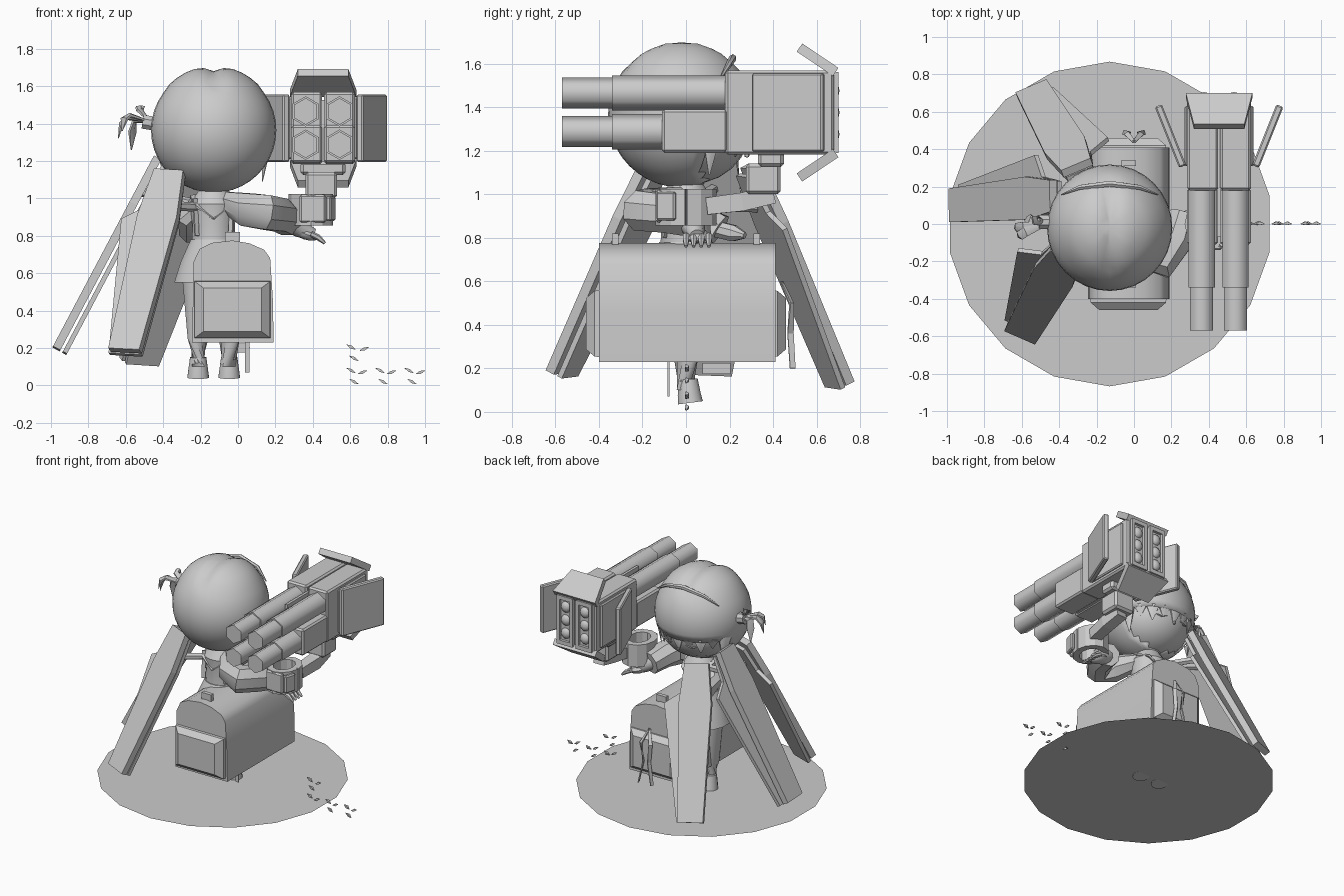
import bpy, bmesh, math
from mathutils import Vector, Matrix, Euler

cube = bpy.data.objects.get("Cube")
if cube:
    bpy.data.objects.remove(cube, do_unlink=True)

GREY = bpy.data.materials.new("plain_grey")
GREY.use_nodes = True
GREY.diffuse_color = (0.6, 0.6, 0.6, 1)
GREY.node_tree.nodes["Principled BSDF"].inputs["Base Color"].default_value = (0.6, 0.6, 0.6, 1)
CX = -0.13  # figure axis
SIDES = ((-1, "right"), (1, "left"))


def finish(name, bm, smooth=0):
    """Turn a bmesh into an object; smooth is the sharp-edge angle in degrees."""
    bmesh.ops.recalc_face_normals(bm, faces=bm.faces)
    mesh = bpy.data.meshes.new(name)
    bm.to_mesh(mesh)
    bm.free()
    mesh.materials.append(GREY)
    ob = bpy.data.objects.new(name, mesh)
    bpy.context.collection.objects.link(ob)
    if smooth:
        bpy.ops.object.select_all(action='DESELECT')
        ob.select_set(True)
        bpy.context.view_layer.objects.active = ob
        bpy.ops.object.shade_smooth_by_angle(angle=math.radians(smooth))
    return ob


def box(name, centre, size, rot=(0, 0, 0), bevel=0):
    bm = bmesh.new()
    m = Matrix.LocRotScale(Vector(centre), Euler(rot), Vector(size))
    bmesh.ops.create_cube(bm, size=1, matrix=m)
    if bevel:
        bmesh.ops.bevel(bm, geom=bm.edges[:], offset=bevel, segments=1, affect='EDGES')
    return finish(name, bm)


def ball(name, centre, radii, seg=24, rot=(0, 0, 0)):
    bm = bmesh.new()
    m = Matrix.LocRotScale(Vector(centre), Euler(rot), Vector(radii))
    bmesh.ops.create_uvsphere(bm, u_segments=seg, v_segments=seg // 2, radius=1, matrix=m)
    return finish(name, bm, 40)


def prism(name, outline, matrix, depth, smooth=0):
    """Extrude a 2D outline along the local z of the matrix."""
    bm = bmesh.new()
    low = bm.faces.new([bm.verts.new((a, b, 0)) for a, b in outline])
    ext = bmesh.ops.extrude_face_region(bm, geom=[low])
    top = [v for v in ext["geom"] if isinstance(v, bmesh.types.BMVert)]
    bmesh.ops.translate(bm, verts=top, vec=(0, 0, depth))
    bmesh.ops.transform(bm, matrix=matrix, verts=bm.verts)
    return finish(name, bm, smooth)


def tube(name, path, radii, sides=12, flat=1.0, smooth=40):
    """Sweep a ring along a path; flat squashes the ring into a ribbon."""
    bm, rings = bmesh.new(), []
    pts = [Vector(p) for p in path]
    for i, p in enumerate(pts):
        d = pts[min(i + 1, len(pts) - 1)] - pts[max(i - 1, 0)]
        q = d.to_track_quat('Z', 'Y')
        ring = []
        for k in range(sides):
            a = 2 * math.pi * (k + 0.5) / sides
            ring.append(bm.verts.new(p + q @ Vector((math.cos(a) * radii[i], math.sin(a) * radii[i] * flat, 0))))
        rings.append(ring)
    for r0, r1 in zip(rings, rings[1:]):
        for k in range(sides):
            j = (k + 1) % sides
            bm.faces.new((r0[k], r0[j], r1[j], r1[k]))
    bm.faces.new(rings[0])
    bm.faces.new(rings[-1])
    return finish(name, bm, smooth)


# Ground disc, a single flat sheet at sole height
bm = bmesh.new()
bmesh.ops.create_circle(bm, cap_ends=True, segments=18, radius=0.868, matrix=Matrix.Translation((CX, 0, .046)))
finish("ground_disc", bm)

# Travel case with rounded lid and end caps
case = [(-.245, .23), (.19, .23), (.187, .45), (.172, .68), (.14, .725), (.06, .76),
        (-.03, .775), (-.14, .762), (-.205, .73), (-.238, .66)]
along_y = Matrix(((1, 0, 0, 0), (0, 0, 1, -.4), (0, 1, 0, 0), (0, 0, 0, 1)))
prism("case_body", case, along_y, .81, 50)
for s, end in ((-1, "rear"), (1, "front")):
    tube("case_cap_" + end, [(-.03, s * .38, .405), (-.03, s * .42, .405), (-.03, s * .46, .405)],
         [.29, .285, .22], 4, .75, 0)
    box("case_latch_" + end, (-.03, s * .325, .79), (.08, .03, .06))
for i, x in enumerate((-.04, .04)):
    tube("case_ribbon_%d" % i, [(0, .44, .6), (x, .485, .5), (x * .6, .48, .36), (x * 1.4, .49, .2)],
         [.012, .02, .02, .018], 4, .3, 0)

# Legs, skirt, torso
for s, side in SIDES:
    x = CX + s * .083
    tube("leg_" + side, [(x + s * .005, 0, .6), (x, 0, .25), (x, 0, .1)], [.085, .058, .044])
    tube("shoe_" + side, [(x, .01, .15), (x, .015, .08), (x, .02, .042)], [.045, .055, .06])
tube("skirt", [(CX, 0, .55), (CX, 0, .66), (CX, 0, .78)], [.215, .18, .125], 16)
tube("torso", [(CX, 0, .76), (CX, 0, .85), (CX, 0, .97), (CX, 0, 1.03), (CX, 0, 1.1)],
     [.12, .115, .13, .09, .05], 16)
for s, side in SIDES:
    tube("collar_" + side, [(CX, -.12, .89), (CX + s * .08, -.09, .96), (CX + s * .1, 0, 1.01),
                            (CX + s * .07, .1, .96), (CX, .13, .88)], [.012, .03, .03, .03, .012], 6, .4)
    tube("waistcoat_strap_" + side, [(CX + s * .1, -.085, 1.0), (CX + s * .09, -.1, .8)], [.018, .018], 4, .4, 0)
tube("skirt_ribbon", [(.05, -.08, .3), (.05, -.08, .07)], [.018, .018], 4, .3, 0)
box("case_tag", (.02, .14, .2), (.05, .13, .05))

# Arms and hands
tube("raised_sleeve", [(-.06, -.03, .98), (.05, -.15, .94), (.15, -.2, .925), (.23, -.08, .91), (.27, .05, .88)],
     [.06, .095, .1, .095, .085], 8)
tube("raised_forearm", [(.25, 0, .89), (.33, .04, .84), (.4, .05, .805)], [.06, .05, .035])
ball("raised_palm", (.36, .05, .81), (.07, .055, .03), 12, (0, .35, 0))
for i in range(4):
    y = .0 + i * .035
    tube("raised_finger_%d" % i, [(.39, y, .81), (.43, y, .79), (.465, y, .76)], [.016, .016, .008], 6)
tube("lowered_sleeve", [(-.2, 0, .98), (-.26, .04, .9), (-.235, .15, .83)], [.055, .07, .085], 8)
tube("lowered_hand", [(-.23, .14, .84), (-.2, .22, .82), (-.17, .27, .81)], [.04, .04, .015], 8)

# Face and hair shell with an opening for the face and a parted crown
ball("face", (CX, .015, 1.29), (.285, .275, .245))
bm = bmesh.new()
bmesh.ops.create_uvsphere(bm, u_segments=32, v_segments=20, radius=1,
                          matrix=Matrix.LocRotScale(Vector((CX, -.02, 1.365)), None, Vector((.335, .338, .335))))
for v in bm.verts:
    if v.co.z > 1.6:
        v.co.z += .008 - .028 * max(0, 1 - abs(v.co.x - CX) / .07)
opening = [f for f in bm.faces if f.calc_center_median().y > .08 and f.calc_center_median().z < 1.28]
bmesh.ops.delete(bm, geom=opening, context='FACES')
hair = finish("hair_shell", bm, 60)
hair.modifiers.new("thickness", 'SOLIDIFY').thickness = .025
for i in range(9):
    a = math.radians(26 + i * 16)
    c, s = math.cos(a), math.sin(a)
    low = 1.17 + .03 * (i % 2) - (.08 if i in (0, 8) else 0)
    tube("fringe_lock_%d" % i, [(CX + c * r, -.02 + s * r, z) for r, z in
                                ((.305, 1.38), (.312, 1.28), (.29, low))], [.05, .055, .004], 6, .25)
tube("fringe_arch", [(CX + .33 * math.sin(a), -.02 + .235 * math.cos(a * .8), 1.37 + .255 * math.cos(a))
                     for a in (-.9, -.5, 0, .5, .9)], [.004, .014, .018, .014, .004], 6)

# Closed eyes and nose as thin details
for s, side in SIDES:
    tube("eye_" + side, [(CX + s * x, y, 1.22 + z) for x, y, z in
                         ((.06, .272, 0), (.1, .262, -.015), (.14, .246, 0))], [.004, .007, .004], 6)
ball("nose", (CX, .28, 1.18), (.01, .012, .012), 8)

# Hair ornament
tube("ornament_knot", [(-.45, .01, 1.4), (-.51, .01, 1.41)], [.04, .04], 8)
for i, (dy, dz, x) in enumerate(((-.02, -.06, -.64), (.03, -.12, -.57), (-.06, -.02, -.62), (.03, .07, -.52))):
    tube("ornament_leaf_%d" % i, [(-.47, 0, 1.41), (x * .55 - .24, dy * .7, 1.45 + dz * .3),
                                  (x * .85 - .08, dy, 1.44 + dz * .7), (x, dy * 1.2, 1.38 + dz)],
         [.012, .03, .03, .004], 6, .45)

# Three long wing blades: root centre, tip centre, direction across the blade
for i, (root, tip, across) in enumerate((((-.3, .29, 1.12), (-.54, .71, .13), (.155, .06, 0)),
                                         ((-.42, .15, 1.21), (-.96, .1, .19), (0, 1, 0)),
                                         ((-.36, -.15, 1.14), (-.6, -.58, .18), (-.16, .065, 0)))):
    o, s = Vector(root), Vector(tip) - Vector(root)
    length = s.length
    s.normalize()
    t = Vector(across)
    t = (t - s * t.dot(s)).normalized()
    n = t.cross(s)
    m = Matrix((t, s, n)).transposed().to_4x4()
    prism("wing_blade_%d" % i, [(-.085, 0), (.085, 0), (.115, .28), (.09, length), (-.09, length), (-.115, .28)],
          Matrix.Translation(o - n * .01) @ m, .045)
    prism("wing_backing_%d" % i, [(-.07, .02), (.08, .02), (.11, .2), (.23, .28), (.11, length), (-.08, length), (-.1, .28)],
          Matrix.Translation(o - n * .05) @ m, .025)
    tube("wing_arm_%d" % i, [Vector((CX, 0, .95)), o + s * .2], [.025, .025], 6)

# Launcher body: two top halves with a groove, lower deck, side rails
LX = .455
for s, side in SIDES:
    box("launcher_half_" + side, (LX + s * .088, .43, 1.375), (.165, .5, .385), bevel=.012)
    box("launcher_deck_" + side, (LX + s * .088, .04, 1.29), (.165, .3, .2), bevel=.012)
    box("launcher_rail_" + side, (LX + s * .17, .47, 1.375), (.03, .32, .33), bevel=.008)
    # Missile bay frame and warheads at the open end
    bx = LX + s * .08
    for dx in (-.055, .055):
        box("bay_post_" + side, (bx + dx, .685, 1.375), (.025, .03, .36))
    for dz in (-.17, .17):
        box("bay_bar_" + side, (bx, .685, 1.375 + dz), (.13, .03, .03))
    for dz in (-.1, 0, .1):
        ball("warhead_" + side, (bx, .675, 1.375 + dz), (.04, .03, .042), 12)
    # Side door swung outwards
    box("side_door_" + side, (LX + s * .26, .47, 1.375), (.04, .35, .36), (0, 0, -s * .38), .008)
box("launcher_core", (LX, .3, 1.36), (.02, .74, .33))

# Top and bottom doors, tapered and tilted
door = [(-.178, 0), (.178, 0), (.135, .2), (-.135, .2)]
for s, side in ((1, "top"), (-1, "bottom")):
    d = Vector((0, -.83, s * .56))
    x = Vector((1, 0, 0))
    m = Matrix((x, d, x.cross(d))).transposed().to_4x4()
    prism("door_" + side, door, Matrix.Translation((LX, .7, 1.375 + s * .205)) @ m, .045 * s)

# Four six-sided barrels with thicker rear sleeves
for bx in (.362, .543):
    for z, rear in ((1.465, .2), (1.287, -.09)):
        tube("barrel", [(bx, -.57, z), (bx, rear, z)], [.071, .071], 6, 1, 70)
        tube("barrel_sleeve", [(bx, -.34, z), (bx, rear, z)], [.081, .081], 6, 1, 70)

# Mount, linkage and hollow wrist bracket
box("mount_block", (LX, .39, 1.16), (.24, .12, .07), bevel=.015)
box("mount_stem", (LX - .01, .355, 1.07), (.17, .16, .14), bevel=.015)
tube("linkage", [(.45, .4, 1.0), (.46, .26, .965), (.44, .1, .945)], [.06, .06, .055], 4, 1, 0)
ring = [2 * math.pi * k / 12 for k in range(13)]
tube("wrist_bracket", [(.39 + .095 * math.cos(a), .115 * math.sin(a), .94) for a in ring], [.034] * 13, 4, 3.5, 0)
box("wrist_panel", (.495, -.09, .945), (.03, .09, .13), (0, 0, -.3), .008)
box("wrist_plate", (.4, -.125, .945), (.14, .03, .15), bevel=.01)

# Drifting petals
for col, x in enumerate((.6, .755, .91)):
    spots = [(.005, .08), (.065, .07), (.02, .02)]
    if col == 0:
        spots += [(.005, .205), (.075, .195), (.02, .145)]
    for i, (dx, z) in enumerate(spots):
        tilt = .013 * (.7 if i % 3 == 1 else -1)
        px = x + dx
        tube("petal", [(px - .023, 0, z - tilt), (px, .004, z), (px + .023, 0, z + tilt)], [.002, .013, .002], 4, .9, 0)
